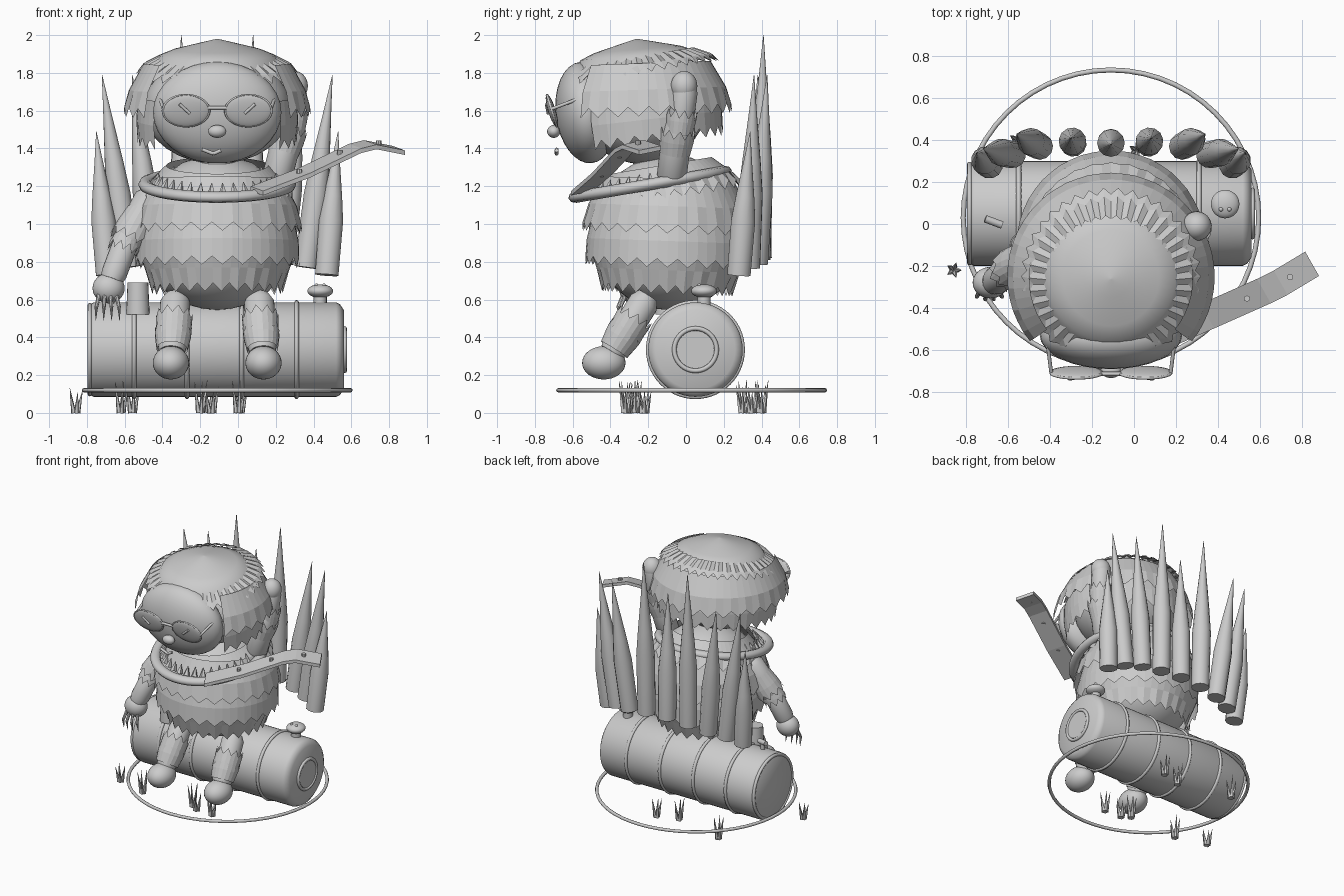
import bpy, bmesh, math, random
from mathutils import Vector

random.seed(4)
if "Cube" in bpy.data.objects:
    bpy.data.objects.remove(bpy.data.objects["Cube"], do_unlink=True)

grey = bpy.data.materials.new("plain grey")
grey.use_nodes = True
grey.diffuse_color = (0.6, 0.6, 0.6, 1)
grey.node_tree.nodes["Principled BSDF"].inputs["Base Color"].default_value = (0.6, 0.6, 0.6, 1)
CX = -0.11  # middle of the figure


def finish(ob, name, smooth=True, angle=40):
    ob.name = name
    ob.data.materials.clear()
    ob.data.materials.append(grey)
    bpy.ops.object.select_all(action='DESELECT')
    ob.select_set(True)
    bpy.context.view_layer.objects.active = ob
    if smooth:
        bpy.ops.object.shade_smooth_by_angle(angle=math.radians(angle))
    return ob


def ball(name, c, r, tilt=0):
    bpy.ops.mesh.primitive_uv_sphere_add(segments=32, ring_count=16, location=c, rotation=(tilt, 0, 0))
    ob = bpy.context.object
    ob.scale = r
    return finish(ob, name)


def ring(name, c, R, r, rot=(0, 0, 0), scale=(1, 1, 1)):
    bpy.ops.mesh.primitive_torus_add(major_radius=R, minor_radius=r, major_segments=56,
                                     minor_segments=8, location=c, rotation=rot)
    ob = bpy.context.object
    ob.scale = scale
    return finish(ob, name, angle=60)


def lathe(name, a, b, profile, n=24, pleat=0.0, teeth=0.0, smooth=True, caps=True, gap=0):
    """Rings of (fraction along a-b, radius); teeth lift alternate hem points; gap opens the front."""
    a, b = Vector(a), Vector(b)
    q = (b - a).to_track_quat('Z', 'Y')
    length = (b - a).length
    bm = bmesh.new()
    rows = []
    for k, (t, r) in enumerate(profile):
        last = k == len(profile) - 1
        row = []
        for i in range(n):
            odd = i % 2
            rad = r * (1 - pleat * odd)
            h = t * length - (teeth * odd if last else 0)
            ang = math.tau * i / n
            row.append(bm.verts.new(a + q @ Vector((rad * math.cos(ang), rad * math.sin(ang), h))))
        rows.append(row)
    for lo, hi in zip(rows, rows[1:]):
        for i in range(n):
            j = (i + 1) % n
            d = (lo[i].co + lo[j].co) / 2 - a
            if not gap or abs(math.atan2(d.x, -d.y)) > gap:
                bm.faces.new((lo[i], lo[j], hi[j], hi[i]))
    if caps:
        bm.faces.new(rows[0][::-1])
        bm.faces.new(rows[-1])
    bmesh.ops.delete(bm, geom=[v for v in bm.verts if not v.link_faces], context='VERTS')
    me = bpy.data.meshes.new(name)
    bm.to_mesh(me)
    bm.free()
    ob = bpy.data.objects.new(name, me)
    bpy.context.collection.objects.link(ob)
    return finish(ob, name, smooth)


def fur(name, a, b, r0, r1, n, depth, pleat=0.0, gap=0):
    mid = (r0 * 0.35 + r1 * 0.65) * 1.02
    return lathe(name, a, b, [(0, r0), (0.5, mid), (1, r1)], 2 * n, pleat, depth, False, False, gap)


def rod(name, a, b, r0, r1=None, n=12):
    return lathe(name, a, b, [(0, r0), (1, r0 if r1 is None else r1)], n)


# Ground hoop
ring("ground_hoop", (CX, 0.03, 0.12), 0.705, 0.012)

# Barrel lying along x, with bands and end details
BY, BZ = 0.05, 0.335
lathe("barrel", (-0.79, BY, BZ), (0.56, BY, BZ),
      [(0, 0.225), (0.012, 0.245), (0.02, 0.25), (0.97, 0.25), (0.985, 0.24), (1, 0.21)], 48)
for x in (-0.55, -0.27, 0.02, 0.31):
    ring("barrel_band", (x, BY, BZ), 0.25, 0.012, (0, math.pi / 2, 0))
ring("barrel_rim", (-0.785, BY, BZ), 0.235, 0.012, (0, math.pi / 2, 0))
rod("barrel_end_plate", (0.55, BY, BZ), (0.57, BY, BZ), 0.1, n=32)
ring("barrel_end_ring", (0.565, BY, BZ), 0.112, 0.012, (0, math.pi / 2, 0))
rod("filler_stem", (0.435, 0.095, 0.56), (0.435, 0.095, 0.64), 0.035, n=16)
ball("filler_knob", (0.435, 0.095, 0.645), (0.068, 0.068, 0.036))
for x in (0.415, 0.455):
    ball("knob_bump", (x, 0.07, 0.675), (0.01, 0.01, 0.01))
rod("barrel_spout", (-0.53, -0.1, 0.52), (-0.53, -0.1, 0.69), 0.062, 0.055, 20)
rod("tap_stem", (-0.67, 0.01, 0.57), (-0.67, 0.01, 0.64), 0.015)
rod("tap_handle", (-0.71, 0.025, 0.64), (-0.63, -0.005, 0.63), 0.018)

# Body with overlapping fur skirts
BC = -0.09
ball("body", (CX, BC, 0.88), (0.385, 0.375, 0.335))
for top, hem, r0, r1 in ((0.88, 0.63, 0.425, 0.345), (1.05, 0.77, 0.40, 0.435), (1.24, 0.95, 0.345, 0.45)):
    fur("body_fur", (CX, BC, top), (CX, BC - 0.01, hem), r0, r1, 25, 0.045)
fur("shoulder_fur", (CX, -0.13, 1.31), (CX, -0.1, 1.13), 0.27, 0.40, 28, 0.045)
lathe("neck", (CX, -0.12, 1.1), (CX, -0.19, 1.42), [(0, 0.34), (0.4, 0.3), (0.65, 0.2), (0.75, 0.11), (1, 0.1)], 32)

# Collar with spikes and a loose bent strap
TILT = 0.17
CC = Vector((CX, -0.19, 1.21))
ring("collar", CC, 0.382, 0.036, (TILT, 0, 0), (1, 1.05, 0.85))
for i in range(34):
    a = math.tau * i / 34
    d = Vector((math.cos(a), math.sin(a), math.sin(a) * math.tan(TILT)))
    rod("collar_spike", CC + d * 0.335, CC + d * 0.31 + Vector((0, 0, 0.06)), 0.024, 0.002, 5)
path = [Vector(p) for p in ((0.1, -0.55, 1.175), (0.35, -0.44, 1.27), (0.62, -0.32, 1.4),
                            (0.7, -0.28, 1.42), (0.85, -0.19, 1.39))]
side, thick = Vector((0.033, -0.058, -0.012)), Vector((0, 0, 0.012))
bm = bmesh.new()
rows = [[bm.verts.new(p + s * side + t * thick) for s, t in ((-1, -1), (1, -1), (1, 1), (-1, 1))] for p in path]
for lo, hi in zip(rows, rows[1:]):
    for i in range(4):
        bm.faces.new((lo[i], lo[i - 1], hi[i - 1], hi[i]))
bm.faces.new(rows[0])
bm.faces.new(rows[-1][::-1])
bmesh.ops.recalc_face_normals(bm, faces=bm.faces)
me = bpy.data.meshes.new("strap")
bm.to_mesh(me)
bm.free()
strap = bpy.data.objects.new("strap", me)
bpy.context.collection.objects.link(strap)
finish(strap, "strap", False)
for k, f in ((0, 0.9), (1, 0.7), (3, 0.3)):
    p = path[k].lerp(path[k + 1], f)
    rod("strap_stud", p - thick, p + Vector((0, 0, 0.03)), 0.015, n=8)

# Head, fur tiers open around the face, and pleated cap
HY = -0.25
ball("head", (CX, HY + 0.03, 1.61), (0.39, 0.33, 0.29), TILT)
fur("head_fur_lower", (CX, HY, 1.68), (CX, HY + 0.03, 1.42), 0.42, 0.42, 28, 0.05, gap=0.95)
fur("head_fur_upper", (CX, HY - 0.01, 1.85), (CX, HY + 0.0, 1.57), 0.39, 0.495, 28, 0.05, gap=0.85)
fur("cap_pleats", (CX, HY - 0.015, 1.885), (CX, HY, 1.795), 0.31, 0.43, 38, 0.035, 0.06)
lathe("cap", (CX, HY, 1.84), (CX, HY - 0.012, 1.98),
      [(0, 0.34), (0.38, 0.305), (0.6, 0.23), (0.85, 0.09), (1, 0.004)], 40)

# Face, nose, mouth and spectacles
ball("face", (CX, -0.53, 1.59), (0.34, 0.16, 0.27), 0.12)
ball("nose", (CX, -0.7, 1.49), (0.048, 0.035, 0.034))
for a, b in (((-0.19, 1.395), (-0.13, 1.372)), ((-0.13, 1.372), (-0.09, 1.39))):
    rod("mouth", (a[0], -0.685, a[1]), (b[0], -0.685, b[1]), 0.01)
for s in (-1, 1):
    x = CX + s * 0.165
    ball("lens", (x, -0.71, 1.6), (0.125, 0.02, 0.09), 0.3)
    ring("lens_frame", (x, -0.71, 1.6), 0.122, 0.007, (math.pi / 2 + 0.3, 0, 0), (1, 0.72, 1))
    rod("pupil", (x - s * 0.02, -0.73, 1.585), (x + s * 0.035, -0.74, 1.635), 0.008)
    rod("temple_arm", (x + s * 0.12, -0.71, 1.61), (x + s * 0.14, -0.55, 1.67), 0.009)
rod("spectacle_bridge", (CX - 0.05, -0.715, 1.615), (CX + 0.05, -0.715, 1.615), 0.01)


def limb(name, a, b, r, cuffs, flare=1.2):
    a, b = Vector(a), Vector(b)
    lathe(name, a, b, [(0, r * 0.7), (0.12, r), (0.85, r), (1, r * 0.85)], 20)
    for t0, t1 in cuffs:
        fur(name + "_cuff", a.lerp(b, t0), a.lerp(b, t1), r * 1.03, r * flare, 10, 0.045)


# Raised left arm touching the head
limb("left_upper_arm", (0.2, -0.08, 1.22), (0.28, -0.04, 1.53), 0.08, [(0.5, 0.95)])
limb("left_forearm", (0.28, -0.04, 1.45), (0.3, -0.0, 1.74), 0.068, [(0.1, 0.55)])
ball("left_hand", (0.3, -0.01, 1.73), (0.07, 0.07, 0.08))

# Lowered right arm with splayed claws
limb("right_upper_arm", (-0.45, -0.14, 1.16), (-0.59, -0.22, 0.9), 0.085, [(0.4, 1)])
limb("right_forearm", (-0.58, -0.21, 0.94), (-0.67, -0.28, 0.7), 0.068, [(0.0, 0.4)])
ball("right_hand", (-0.685, -0.28, 0.66), (0.085, 0.075, 0.08))
for i in range(4):
    u = i - 1.5
    x, y = -0.69 + u * 0.03, -0.335 + 0.012 * abs(u)
    rod("claw", (x, y, 0.63), (x + u * 0.01, y - 0.03, 0.56), 0.012, 0.01, 8)
    rod("claw_tip", (x + u * 0.01, y - 0.03, 0.565), (x + u * 0.012, y - 0.015, 0.49), 0.01, 0.001, 8)

# Legs with cuffs that flare upward, and feet
for s in (-1, 1):
    x = CX + s * 0.22
    limb("leg", (x, -0.2, 0.62), (x + s * 0.02, -0.39, 0.32), 0.08, [(0.9, 0.32), (0.95, 0.55)], 1.22)
    ball("foot", (x + s * 0.025, -0.435, 0.265), (0.096, 0.115, 0.088))

# Row of tall quills behind: base offset, tip offset, base y, tip y, base z, tip z
for b, t, y0, y1, z0, z1 in ((0, 0, 0.39, 0.38, 0.82, 1.79), (0.18, 0.19, 0.385, 0.41, 0.81, 2.0),
                             (0.34, 0.45, 0.37, 0.43, 0.79, 1.79), (0.47, 0.61, 0.33, 0.36, 0.77, 1.79),
                             (0.58, 0.64, 0.28, 0.34, 0.73, 1.49)):
    for s in ((-1, 1) if b else (1,)):
        lathe("quill", (CX + s * b, y0, z0), (CX + s * t, y1, z1),
              [(0, 0.064), (0.38, 0.066), (0.55, 0.05), (0.8, 0.022), (1, 0.001)], 12)

# Grass tufts
for x, y in ((-0.86, -0.22), (-0.62, -0.29), (-0.14, -0.31), (-0.2, -0.27), (0.0, -0.32),
             (0.01, 0.35), (-0.15, 0.3), (-0.56, 0.4)):
    for i in range(5):
        d = Vector((math.cos(i * 1.26), math.sin(i * 1.26), 0))
        p = Vector((x, y, 0)) + d * 0.012
        rod("grass_blade", p, p + d * 0.025 + Vector((0, 0, random.uniform(0.1, 0.18))), 0.014, 0.001, 5)
